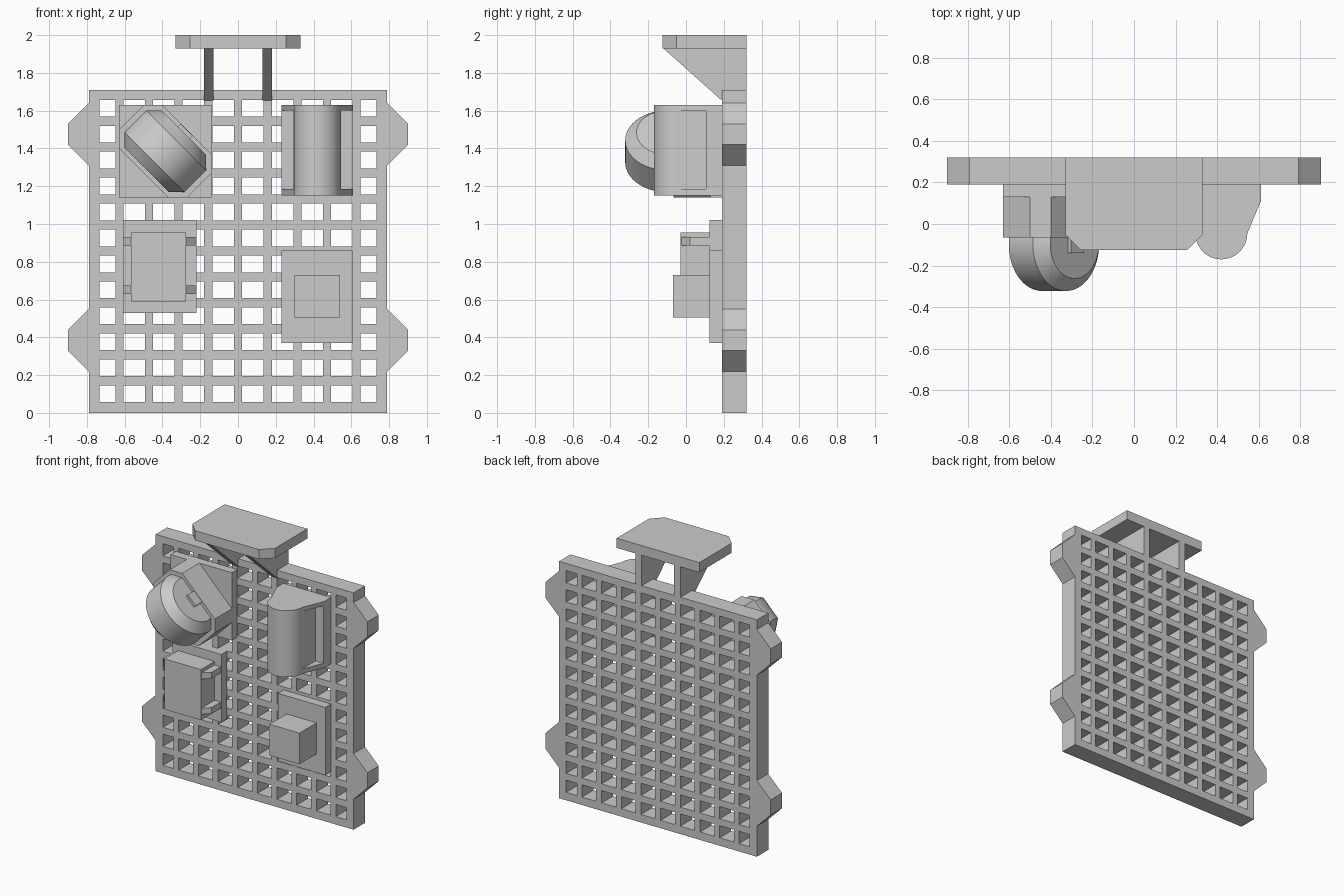
import bpy, bmesh, math
from mathutils import Matrix, Vector

cube = bpy.data.objects.get("Cube")
if cube:
    bpy.data.objects.remove(cube, do_unlink=True)

grey = bpy.data.materials.new("plain_grey")
grey.use_nodes = True
grey.diffuse_color = (0.6, 0.6, 0.6, 1)
grey.node_tree.nodes["Principled BSDF"].inputs["Base Color"].default_value = (0.6, 0.6, 0.6, 1)


def finish(name, bm, smooth=False):
    bmesh.ops.recalc_face_normals(bm, faces=bm.faces)
    mesh = bpy.data.meshes.new(name)
    bm.to_mesh(mesh)
    bm.free()
    mesh.materials.append(grey)
    obj = bpy.data.objects.new(name, mesh)
    bpy.context.scene.collection.objects.link(obj)
    if smooth:
        bpy.ops.object.select_all(action='DESELECT')
        obj.select_set(True)
        bpy.context.view_layer.objects.active = obj
        bpy.ops.object.shade_smooth_by_angle(angle=math.radians(30))
    return obj


def prism(name, outline, low, high, axis, smooth=False):
    """Extrude a 2D outline along an axis; the outline uses the other two axes in order."""
    def place(p):
        co = list(p)
        co.insert(axis, low)
        return co
    bm = bmesh.new()
    face = bm.faces.new([bm.verts.new(place(p)) for p in outline])
    moved = bmesh.ops.extrude_face_region(bm, geom=[face], use_keep_orig=True)["geom"]
    shift = Vector((0, 0, 0))
    shift[axis] = high - low
    bmesh.ops.translate(bm, vec=shift, verts=[v for v in moved if isinstance(v, bmesh.types.BMVert)])
    return finish(name, bm, smooth)


def box(name, x, y, z):
    return prism(name, [(x[0], z[0]), (x[1], z[0]), (x[1], z[1]), (x[0], z[1])], y[0], y[1], 1)


FRONT, BACK = 0.19, 0.32

# Perforated panel: a grid whose odd cells are left open, then thickened
half = [0.022, 0.136, 0.179, 0.293, 0.336, 0.45, 0.493, 0.607, 0.648, 0.733, 0.79]
xs = [-x for x in reversed(half)] + half
zs = [0] + [0.057 + 0.1375 * r + h for r in range(12) for h in (0, 0.088)] + [1.71]
bm = bmesh.new()
grid = [[bm.verts.new((x, FRONT, z)) for z in zs] for x in xs]
for i in range(len(xs) - 1):
    for j in range(len(zs) - 1):
        if i % 2 and j % 2:
            continue
        bm.faces.new((grid[i][j], grid[i + 1][j], grid[i + 1][j + 1], grid[i][j + 1]))
geom = bmesh.ops.extrude_face_region(bm, geom=bm.faces[:], use_keep_orig=True)["geom"]
bmesh.ops.translate(bm, vec=(0, BACK - FRONT, 0), verts=[v for v in geom if isinstance(v, bmesh.types.BMVert)])
finish("perforated_panel", bm)

# Side tabs
for side, s in (("left", 1), ("right", -1)):
    for level, z in (("lower", 0.385), ("upper", 1.475)):
        prism(f"{level}_{side}_tab",
              [(s * 0.79, z - 0.165), (s * 0.9, z - 0.055), (s * 0.9, z + 0.055), (s * 0.79, z + 0.165)],
              FRONT, BACK, 1)

# Top shelf and its two brackets
prism("top_shelf", [(-0.33, BACK), (-0.33, -0.05), (-0.255, -0.125), (0.255, -0.125), (0.33, -0.05), (0.33, BACK)],
      1.93, 2.0, 2)
for side, x in (("left", 0.13), ("right", -0.18)):
    prism(f"{side}_shelf_bracket",
          [(-0.12, 1.93), (0.188, 1.655), (0.188, 1.71), (BACK, 1.71), (BACK, 1.93)], x, x + 0.05, 0)

# Tilted wheel on a faceted mount
box("wheel_plate", (-0.63, -0.14), (0.13, FRONT), (1.14, 1.63))
prism("wheel_mount",
      [(-0.5, 1.63), (-0.4, 1.63), (-0.14, 1.37), (-0.14, 1.27), (-0.27, 1.14), (-0.37, 1.14), (-0.63, 1.4), (-0.63, 1.5)],
      -0.065, 0.13, 1)
tilt = Matrix.Translation((-0.385, -0.097, 1.385)) @ Matrix.Rotation(math.radians(45), 4, 'Y')
bm = bmesh.new()
rim = [bm.verts.new((r, 0, z)) for r, z in
       ((0, -0.14), (0.165, -0.14), (0.225, -0.082), (0.225, 0.082), (0.165, 0.14), (0, 0.14))]
edges = [bm.edges.new(pair) for pair in zip(rim, rim[1:])]
bmesh.ops.spin(bm, geom=rim + edges, cent=(0, 0, 0), axis=(0, 0, 1), angle=math.tau, steps=64)
bmesh.ops.remove_doubles(bm, verts=bm.verts, dist=0.0005)
bm.transform(tilt)
finish("tilted_wheel", bm, True)
bm = bmesh.new()
bmesh.ops.create_cube(bm, size=1, matrix=tilt @ Matrix.Translation((0, -0.005, 0.147)) @ Matrix.Diagonal((0.09, 0.075, 0.025, 1)))
finish("wheel_latch", bm)

# Rounded column held between two end caps
cx, cy, radius = 0.42, -0.045, 0.125
arc = [(cx + radius * math.cos(a), cy + radius * math.sin(a))
       for a in (math.radians(-180 + 7.5 * k) for k in range(25))]
wide = [(0.23, FRONT), (0.23, 0.11)] + arc + [(0.61, 0.11), (0.61, FRONT)]
slim = [(cx - radius, 0.15)] + arc + [(cx + radius, 0.15)]
prism("column", slim, 1.17, 1.61, 2, True)
prism("column_bottom_cap", wide, 1.15, 1.185, 2, True)
prism("column_top_cap", wide, 1.6, 1.63, 2, True)
box("column_back", (0.23, 0.61), (0.105, FRONT), (1.18, 1.605))

# Clipped block on its plate
box("clip_plate", (-0.61, -0.22), (0.125, FRONT), (0.53, 1.02))
box("clipped_block", (-0.567, -0.275), (-0.03, 0.13), (0.59, 0.955))
for side, inner, outer in (("right", -0.567, -0.61), ("left", -0.275, -0.225)):
    for level, z in (("lower", 0.63), ("upper", 0.885)):
        prism(f"{level}_{side}_clip",
              [(inner, -0.025), (outer, 0.02), (outer, 0.13), (inner, 0.13)], z, z + 0.045, 2)

# Small block on its plate
box("button_plate", (0.23, 0.61), (0.125, FRONT), (0.37, 0.86))
box("button_block", (0.3, 0.54), (-0.07, 0.13), (0.505, 0.73))
